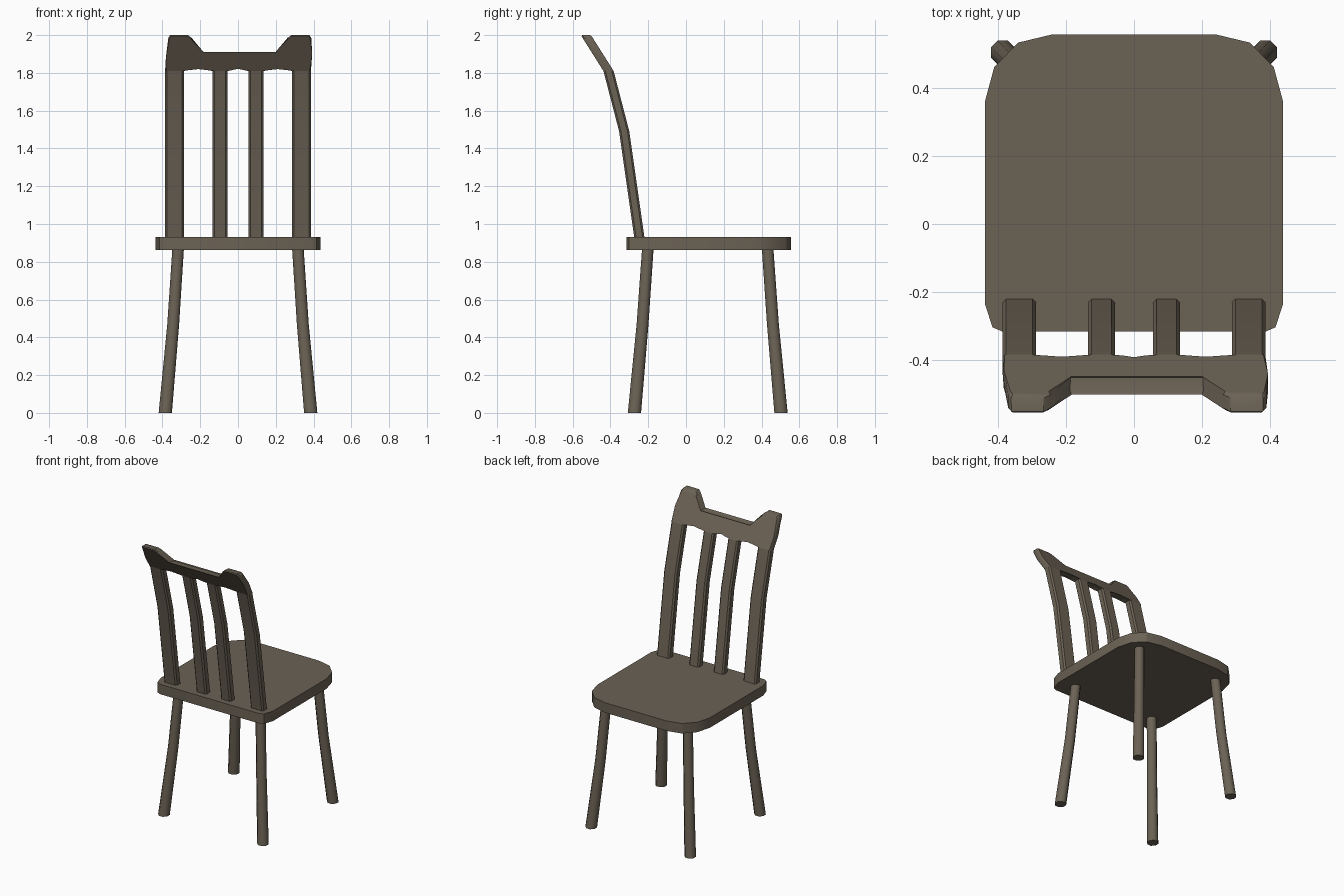
import bpy, bmesh, math
from mathutils import Vector

if "Cube" in bpy.data.objects:
    bpy.data.objects.remove(bpy.data.objects["Cube"])

wood = bpy.data.materials.new("dark brown wood")
wood.diffuse_color = (0.147, 0.122, 0.09, 1)
wood.use_nodes = True
wood.node_tree.nodes["Principled BSDF"].inputs["Base Color"].default_value = wood.diffuse_color


def finish(bm, name, angle=30):
    bmesh.ops.recalc_face_normals(bm, faces=bm.faces)
    me = bpy.data.meshes.new(name)
    bm.to_mesh(me)
    bm.free()
    me.materials.append(wood)
    me.shade_smooth()
    me.set_sharp_from_angle(angle=math.radians(angle))
    ob = bpy.data.objects.new(name, me)
    bpy.context.collection.objects.link(ob)
    return ob


def loft(rings, name, angle=30):
    """Skin a closed solid through rings of points."""
    bm = bmesh.new()
    vs = [[bm.verts.new(p) for p in r] for r in rings]
    n = len(vs[0])
    for a, b in zip(vs, vs[1:]):
        for i in range(n):
            j = (i + 1) % n
            bm.faces.new((a[i], a[j], b[j], b[i]))
    bm.faces.new(vs[0][::-1])
    bm.faces.new(vs[-1])
    return finish(bm, name, angle)


# seat: board with wide front corners and small back corners
half = [(0.385, -0.316), (0.415, -0.303), (0.437, -0.235), (0.437, 0.36),
        (0.41, 0.46), (0.34, 0.532), (0.24, 0.556)]
outline = half + [(-x, y) for x, y in reversed(half)]
loft([[(x, y, z) for x, y in outline] for z in (0.862, 0.932)], "seat")


# legs: octagonal, bent and splayed outwards
def leg(name, sx, sy, y0):
    path = [(0, 0.385, 0.07, 0.038), (0.47, 0.343, 0.027, 0.034),
            (0.90, 0.315, -0.003, 0.033)]
    rings = []
    for z, x, dy, r in path:
        rings.append([(sx * x + r * math.cos(math.tau * (i + .5) / 8),
                       y0 + sy * dy + r * math.sin(math.tau * (i + .5) / 8), z)
                      for i in range(8)])
    loft(rings, name, 50)


for sx, side in ((-1, "left"), (1, "right")):
    leg("front_leg_" + side, sx, 1, 0.433)
    leg("back_leg_" + side, sx, -1, -0.203)

# back rest: everything follows one curved side profile (z, y centre)
CURVE = [(0.90, -0.243), (1.49, -0.327), (1.81, -0.41), (2.0, -0.530)]
T = 0.027  # half thickness


def curve_y(z):
    for (z0, y0), (z1, y1) in zip(CURVE, CURVE[1:]):
        if z <= z1:
            return y0 + (y1 - y0) * (z - z0) / (z1 - z0)
    return CURVE[-1][1]


# posts and slats: chamfered bars
def bar(name, x0, x1, c=0.01):
    rings = []
    for z, y in CURVE[:3]:
        a, b = y - T, y + T
        rings.append([(x0 + c, a, z), (x1 - c, a, z), (x1, a + c, z), (x1, b - c, z),
                      (x1 - c, b, z), (x0 + c, b, z), (x0, b - c, z), (x0, a + c, z)])
    loft(rings, name)


for sx, side in ((-1, "left"), (1, "right")):
    for part, a, b in (("back_post_", 0.287, 0.386), ("back_slat_", 0.056, 0.135)):
        bar(part + side, min(sx * a, sx * b), max(sx * a, sx * b))

# top rail: arched underside, two raised ears
under = [(0.056, 1.81), (0.135, 1.81), (0.15, 1.819), (0.21, 1.826),
         (0.265, 1.82), (0.287, 1.81), (0.386, 1.81)]
top = [(0.393, 1.90), (0.388, 1.985), (0.378, 2.0), (0.283, 2.0), (0.262, 1.985),
       (0.203, 1.905), (-0.187, 1.905), (-0.245, 1.985), (-0.265, 2.0),
       (-0.36, 2.0), (-0.369, 1.985), (-0.382, 1.88)]
shape = ([(-x, z) for x, z in reversed(under)]
         + [(-0.035, 1.82), (0, 1.822), (0.035, 1.82)] + under + top)
bm = bmesh.new()
rows = [[bm.verts.new((x, curve_y(z) + s * T, z)) for x, z in shape] for s in (-1, 1)]
rim = []
n = len(shape)
bm.faces.new(rows[0])
bm.faces.new(rows[1][::-1])
for i in range(n):
    j = (i + 1) % n
    bm.faces.new((rows[0][i], rows[0][j], rows[1][j], rows[1][i]))
    if max(shape[i][1], shape[j][1]) > 1.811:  # keep the joints with the bars flush
        rim += [bm.edges.get((r[i], r[j])) for r in rows]
bmesh.ops.bevel(bm, geom=rim, offset=0.007, segments=1, affect='EDGES',
                clamp_overlap=True)
bmesh.ops.triangulate(bm, faces=[f for f in bm.faces if len(f.verts) > 4])
finish(bm, "top_rail")
